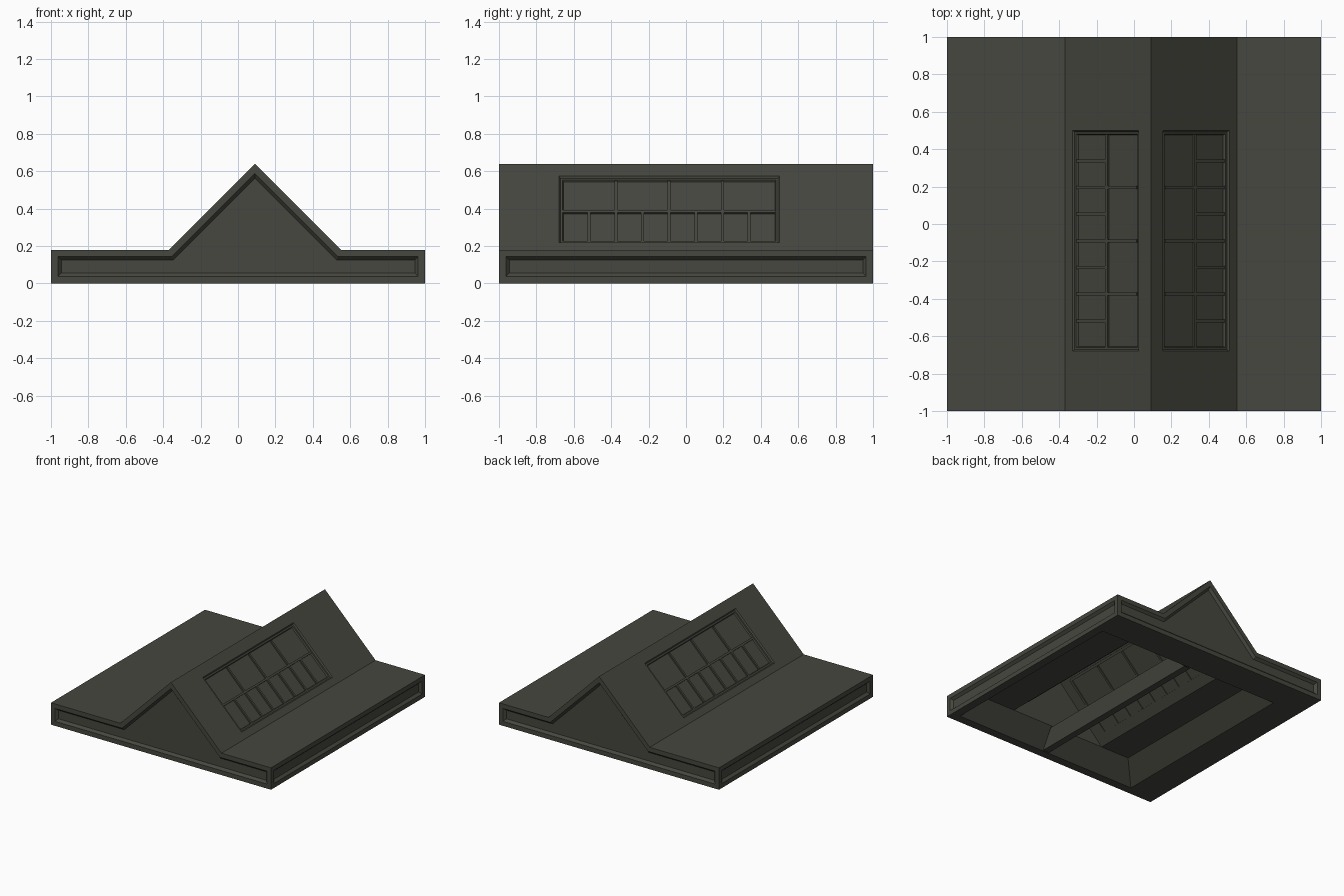
import bpy, bmesh
from mathutils import Vector, Matrix

if "Cube" in bpy.data.objects:
    bpy.data.objects.remove(bpy.data.objects["Cube"])

mat = bpy.data.materials.new("dark_olive_grey")
mat.diffuse_color = (0.062, 0.063, 0.050, 1)
mat.use_nodes = True
mat.node_tree.nodes["Principled BSDF"].inputs["Base Color"].default_value = mat.diffuse_color

RIDGE = 0.09          # x of the ridge line
W0, W1 = -0.68, 0.50  # window range along y
MIDY = -0.095         # middle of the opening underneath


def finish(bm, name):
    me = bpy.data.meshes.new(name)
    bm.to_mesh(me)
    bm.free()
    me.materials.append(mat)
    ob = bpy.data.objects.new(name, me)
    bpy.context.collection.objects.link(ob)
    return ob


def inset(bm, f, t, d):
    bmesh.ops.inset_region(bm, faces=[f], thickness=t, depth=d,
                           use_even_offset=True, use_boundary=True)


def box(bm, centre, size, rot=Matrix.Identity(4)):
    return bmesh.ops.create_cube(bm, size=1, matrix=Matrix.Translation(centre) @ rot
                                 @ Matrix.Diagonal((*size, 1)))["verts"]


# --- roof shell: extruded profile with a raised gable
profile = [(-1, 0), (1, 0), (1, .18), (.55, .18), (RIDGE, .64), (-.37, .18), (-1, .18)]
bm = bmesh.new()
f = bm.faces.new([bm.verts.new((x, -1, z)) for x, z in profile])
g = bmesh.ops.extrude_face_region(bm, geom=[f], use_keep_orig=True)
bmesh.ops.translate(bm, vec=(0, 2, 0), verts=[v for v in g["geom"] if isinstance(v, bmesh.types.BMVert)])
bmesh.ops.recalc_face_normals(bm, faces=bm.faces[:])
bm.normal_update()

# bevelled recessed panels on all four outer sides
sides = [f for f in bm.faces if abs(f.normal.z) < .1]
slopes = [f for f in bm.faces if .5 < f.normal.z < .9]
bottom = [f for f in bm.faces if f.normal.z < -.9][0]
for f in sides:
    inset(bm, f, .037, 0)
    inset(bm, f, .018, -.02)

# recessed window opening on each slope
for f in slopes:
    s = 1 if f.normal.x > 0 else -1
    for co, no in (((0, W0, 0), (0, 1, 0)), ((0, W1, 0), (0, 1, 0)),
                   ((RIDGE + s * .065, 0, 0), (1, 0, 0)), ((RIDGE + s * .42, 0, 0), (1, 0, 0))):
        bm.normal_update()
        part = [q for q in bm.faces if .6 < q.normal.z < .8 and q.normal.x * s > .5
                and abs((q.calc_center_median() - Vector((RIDGE, 0, .64))).dot(q.normal)) < .005]
        if no[0]:
            part = [q for q in part if W0 < q.calc_center_median().y < W1]
        geom = part + list({e for q in part for e in q.edges}) + list({v for q in part for v in q.verts})
        bmesh.ops.bisect_plane(bm, geom=geom, plane_co=co, plane_no=no, dist=1e-5)
    bm.normal_update()
    target = Vector((RIDGE + s * .2425, (W0 + W1) / 2, .64 - .2425))
    win = min(bm.faces, key=lambda q: (q.calc_center_median() - target).length)
    inset(bm, win, .008, -.01)
    inset(bm, win, .012, 0)
    inset(bm, win, .005, -.012)

# open underside, leaving a flat rim; the opening is centred below the ridge
corners = ((-1, -1), (1, -1), (1, 1), (-1, 1))
rim = [Vector((RIDGE + sx * .84, MIDY + sy * .835, 0)) for sx, sy in corners]
outer = [min(bottom.verts, key=lambda v: (v.co - Vector((sx, sy, 0))).length) for sx, sy in corners]
bmesh.ops.delete(bm, geom=[bottom], context='FACES_ONLY')
inner = [bm.verts.new(p) for p in rim]
for i in range(4):
    j = (i + 1) % 4
    bm.faces.new([outer[i], inner[i], inner[j], outer[j]])
bmesh.ops.recalc_face_normals(bm, faces=bm.faces[:])
finish(bm, "roof_shell")

# --- inner lining: sloped border and vaulted ceiling
bm = bmesh.new()
lo = [bm.verts.new(p) for p in rim]
ceil = [(-.69, .14), (-.43, .14), (0, .575), (.43, .14), (.69, .14)]
a = [bm.verts.new((RIDGE + x, MIDY - .69, z)) for x, z in ceil]
b = [bm.verts.new((RIDGE + x, MIDY + .69, z)) for x, z in ceil]
for i in range(4):
    bm.faces.new([a[i], a[i + 1], b[i + 1], b[i]])
for row, p, q in ((a, lo[0], lo[1]), (b, lo[3], lo[2])):
    bm.faces.new([row[1], row[2], row[3]])
    bm.faces.new([p, q, row[4], row[3], row[1], row[0]])
bm.faces.new([lo[0], a[0], b[0], lo[3]])
bm.faces.new([lo[1], lo[2], b[4], a[4]])
bmesh.ops.recalc_face_normals(bm, faces=bm.faces[:])
bm.normal_update()
if a[2].link_faces[0].normal.z > 0:
    bmesh.ops.reverse_faces(bm, faces=bm.faces[:])
finish(bm, "inner_lining")

# --- tapered beam under the ridge, running wall to wall
bm = bmesh.new()
for v in box(bm, (RIDGE, MIDY, .062), (.14, 1.38, .12)):
    if v.co.z < .05:
        v.co.x = RIDGE + (v.co.x - RIDGE) * .4
        v.co.y = MIDY + (v.co.y - MIDY) * 1.2
finish(bm, "tie_beam")

# --- window bars on both slopes: 4 large panes above, 8 small below
for s, side in ((1, "right"), (-1, "left")):
    rot = Matrix.Rotation(s * .785398, 4, 'Y')
    nrm = Vector((s, 0, 1)).normalized()

    def at(dx, y, off):
        return Vector((RIDGE + s * dx, y, .64 - dx)) + nrm * off

    for off, label in ((-.017, "outer"), (-.05, "inner")):
        bm = bmesh.new()
        mid, step = .246, (W1 - W0 - .04) / 8
        box(bm, at(mid, (W0 + W1) / 2, off), (.016, W1 - W0 - .04, .012), rot)
        for i in range(1, 8):
            y = W0 + .02 + i * step
            top = .085 if i % 2 == 0 else mid
            box(bm, at((top + .405) / 2, y, off), ((.405 - top) * 1.414, .016, .012), rot)
        if label == "inner":
            for dx in (.075, .41):
                box(bm, at(dx, (W0 + W1) / 2, off), (.02, W1 - W0, .012), rot)
            for y in (W0, W1):
                box(bm, at(.2425, y, off), (.475, .02, .012), rot)
        finish(bm, f"window_bars_{side}_{label}")
